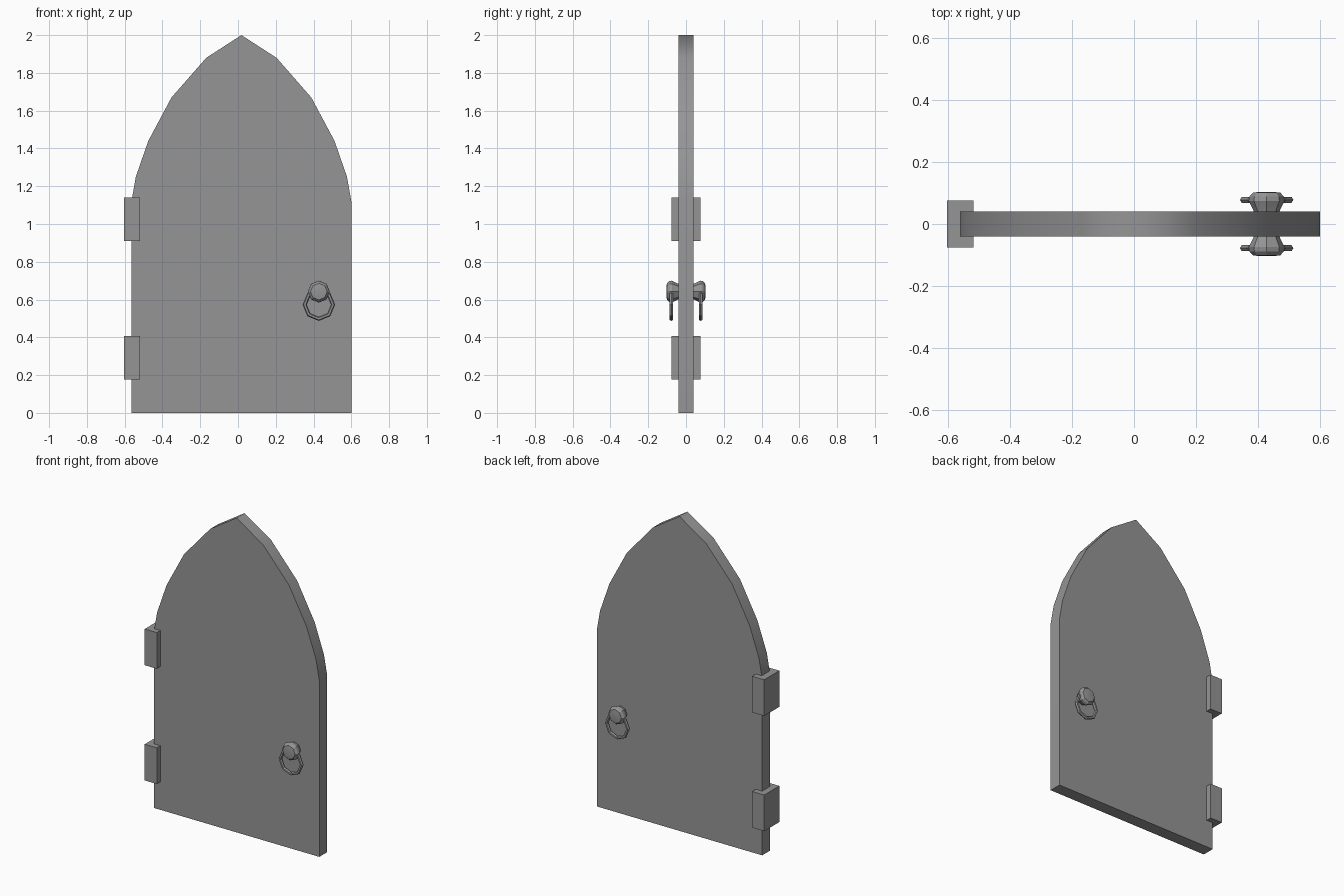
import bpy, bmesh, math
from mathutils import Matrix, Vector

old = bpy.data.objects.get("Cube")
if old:
    bpy.data.objects.remove(old, do_unlink=True)

grey = bpy.data.materials.new("plain grey")
grey.use_nodes = True
COLOUR = (0.3, 0.3, 0.3, 1)
grey.diffuse_color = COLOUR
grey.node_tree.nodes["Principled BSDF"].inputs["Base Color"].default_value = COLOUR


def finish(bm, name, angle):
    bmesh.ops.recalc_face_normals(bm, faces=bm.faces)
    mesh = bpy.data.meshes.new(name)
    bm.to_mesh(mesh)
    bm.free()
    mesh.materials.append(grey)
    obj = bpy.data.objects.new(name, mesh)
    bpy.context.collection.objects.link(obj)
    bpy.ops.object.select_all(action='DESELECT')
    obj.select_set(True)
    bpy.context.view_layer.objects.active = obj
    bpy.ops.object.shade_smooth_by_angle(angle=math.radians(angle))
    return obj


# Door leaf: pointed arch outline, mirrored about its own centre line
CENTRE, THICK = 0.018, 0.04
half = [(0.582, 0), (0.582, 1.12), (0.559, 1.25), (0.493, 1.44),
        (0.37, 1.67), (0.186, 1.88)]
outline = half + [(0, 2)] + [(-x, z) for x, z in reversed(half)]
bm = bmesh.new()
face = bm.faces.new([bm.verts.new((CENTRE + x, -THICK, z)) for x, z in outline])
ext = bmesh.ops.extrude_face_region(bm, geom=[face])
bmesh.ops.translate(bm, vec=(0, 2 * THICK, 0),
                    verts=[v for v in ext["geom"] if isinstance(v, bmesh.types.BMVert)])
finish(bm, "door_leaf", 70)

# Hinge blocks
for name, z in (("lower_hinge", 0.293), ("upper_hinge", 1.026)):
    bm = bmesh.new()
    bmesh.ops.create_cube(bm, size=1)
    bmesh.ops.scale(bm, vec=(0.085, 0.152, 0.23), verts=bm.verts)
    bmesh.ops.translate(bm, vec=(-0.561, 0, z), verts=bm.verts)
    finish(bm, name, 30)


def lathe(name, section, sides, axis_point, side, closed, angle):
    """Turn a (radius, depth) section about an axis along y."""
    bm = bmesh.new()
    rings = []
    for r, y in section:
        rings.append([bm.verts.new((axis_point[0] + r * math.cos(math.tau * i / sides),
                                    side * y,
                                    axis_point[1] + r * math.sin(math.tau * i / sides)))
                      for i in range(sides)])
    pairs = list(zip(rings, rings[1:]))
    if closed:
        pairs.append((rings[-1], rings[0]))
    else:
        bm.faces.new(rings[0])
        bm.faces.new(rings[-1])
    for a, b in pairs:
        for i in range(sides):
            j = (i + 1) % sides
            bm.faces.new((a[i], a[j], b[j], b[i]))
    return finish(bm, name, angle)


# Knob and hanging ring on both faces of the door
knob = [(0.04, 0.035), (0.043, 0.045), (0.058, 0.075), (0.056, 0.088),
        (0.044, 0.101), (0.02, 0.104)]
wire = [(0.075 + 0.011 * math.cos(math.tau * i / 6),
         0.078 + 0.011 * math.sin(math.tau * i / 6)) for i in range(6)]
for prefix, side in (("front", -1), ("back", 1)):
    lathe(prefix + "_knob", knob, 8, (0.428, 0.642), side, False, 30)
    lathe(prefix + "_ring", wire, 8, (0.428, 0.573), side, True, 30)
